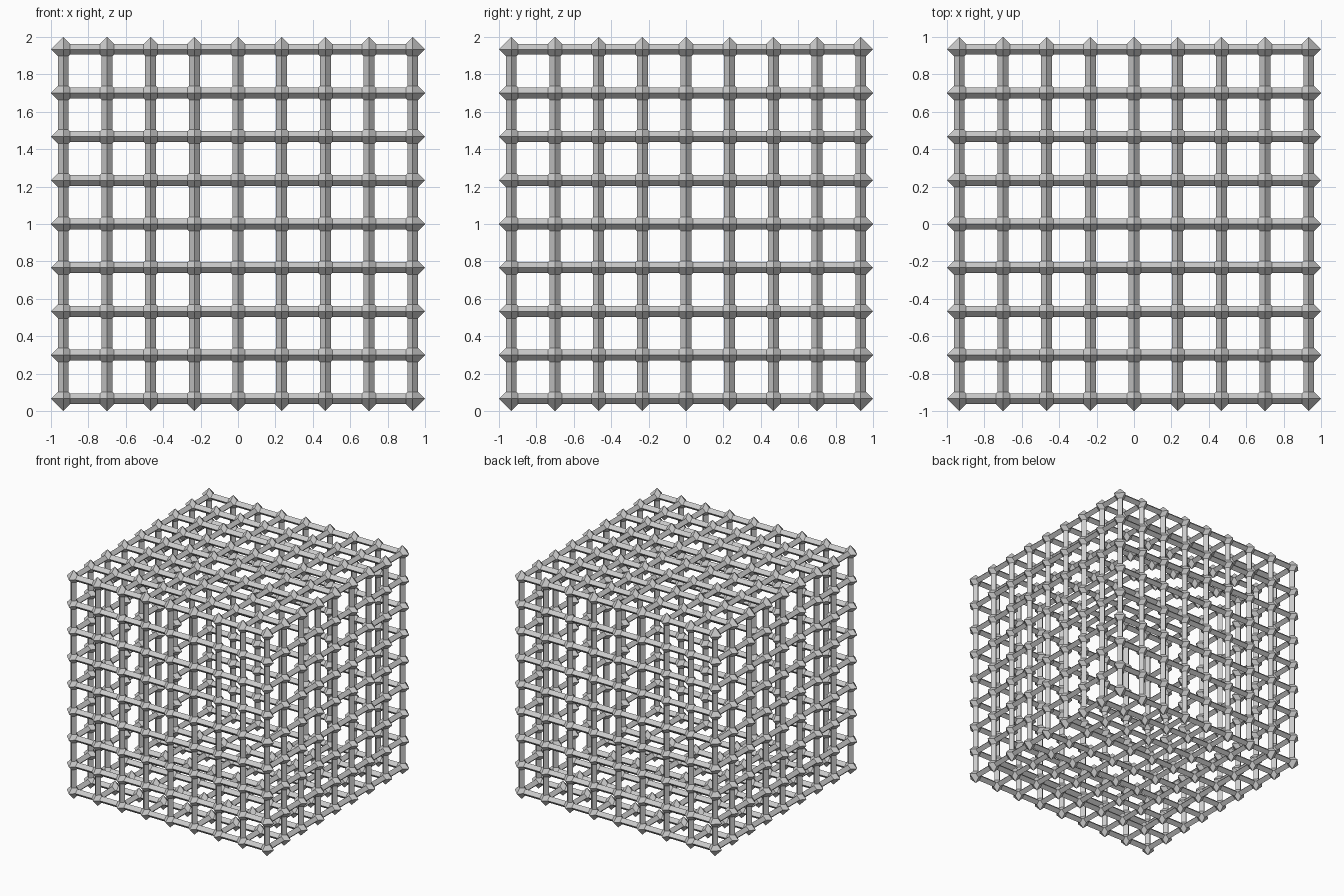
import bpy, bmesh
from itertools import product
from mathutils import Matrix, Vector

if "Cube" in bpy.data.objects:
    bpy.data.objects.remove(bpy.data.objects["Cube"])

N = 8                    # cells per side
TIP = 0.066              # connector reach
ROD = 0.029              # strut radius
HALF = 1 - TIP
STEP = 2 * HALF / N


def on_shell(p):
    return all(0 <= c <= N for c in p) and any(c in (0, N) for c in p)


def place(p):
    return Vector(p) * STEP + Vector((-HALF, -HALF, TIP))


def finish(bm, name):
    bmesh.ops.recalc_face_normals(bm, faces=bm.faces)
    mesh = bpy.data.meshes.new(name)
    bm.to_mesh(mesh)
    bm.free()
    bpy.context.collection.objects.link(bpy.data.objects.new(name, mesh))


def add_connector(bm, c):
    # octahedron with its points along the axes
    x, y, z = (Vector(v) * TIP for v in ((1, 0, 0), (0, 1, 0), (0, 0, 1)))
    ring = [bm.verts.new(c + v) for v in (x, y, -x, -y)]
    for apex in (bm.verts.new(c + z), bm.verts.new(c - z)):
        for i in range(4):
            bm.faces.new((ring[i], ring[(i + 1) % 4], apex))


def add_strut(bm, a, b, axis):
    # four-sided bar with ridges along the axes
    u = Vector([float(i == (axis + 1) % 3) for i in range(3)]) * ROD
    v = Vector([float(i == (axis + 2) % 3) for i in range(3)]) * ROD
    start, end = [[bm.verts.new(p + o) for o in (u, v, -u, -v)] for p in (a, b)]
    for i in range(4):
        j = (i + 1) % 4
        bm.faces.new((start[i], start[j], end[j], end[i]))
    bm.faces.new(start)
    bm.faces.new(end)


connectors, struts = bmesh.new(), bmesh.new()
for p in product(range(N + 1), repeat=3):
    if not on_shell(p):
        continue
    add_connector(connectors, place(p))
    for axis in range(3):
        q = list(p)
        q[axis] += 1
        # only bars lying in one of the six walls
        in_wall = any(p[k] == q[k] and p[k] in (0, N) for k in range(3))
        if on_shell(q) and in_wall:
            add_strut(struts, place(p), place(q), axis)

finish(connectors, "grid_connectors")
finish(struts, "grid_struts")
